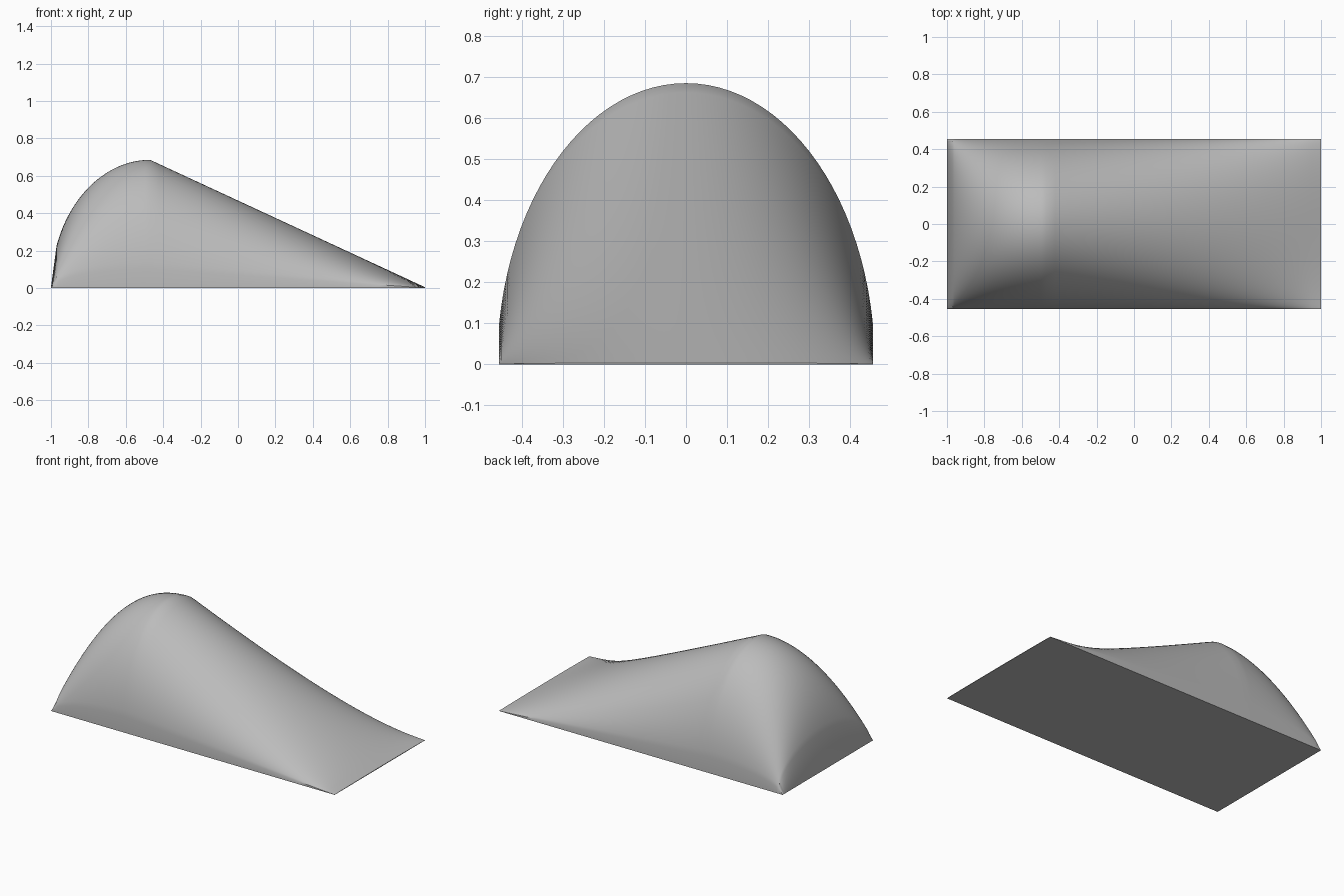
import bpy
import bmesh
import math

if "Cube" in bpy.data.objects:
    bpy.data.objects.remove(bpy.data.objects["Cube"], do_unlink=True)

HALF_WIDTH, ARCH_RADIUS = 0.455, 0.46
PEAK_X, NOSE_RADIUS, HEIGHT = -0.47, 0.53, 0.685
TIP = 0.004

grey = bpy.data.materials.new("plain grey")
grey.use_nodes = True
colour = (0.5, 0.5, 0.5, 1)
grey.diffuse_color = colour
grey.node_tree.nodes["Principled BSDF"].inputs["Base Color"].default_value = colour

# Side profile: steep foot, elliptical nose, straight slope to the tail
profile = [(-1, TIP)]
start = math.acos(0.5 / NOSE_RADIUS)
for i in range(25):
    a = start + (math.pi / 2 - start) * i / 24
    profile.append((PEAK_X - NOSE_RADIUS * math.cos(a), HEIGHT * math.sin(a)))
for i in range(1, 31):
    t = i / 30
    profile.append((PEAK_X + (1 - PEAK_X) * t, HEIGHT + (TIP - HEIGHT) * t))

# Cross-section: elliptical arch cut off just before its ends
limit = math.asin(HALF_WIDTH / ARCH_RADIUS)
angles = [limit * (i / 24 - 1) for i in range(49)]
arch = [(ARCH_RADIUS * math.sin(a), math.cos(a)) for a in angles]
section = [(-HALF_WIDTH, 0)] + arch + [(HALF_WIDTH, 0)]

# Loft the arch along the profile, closed by a flat base
bm = bmesh.new()
rows = [[bm.verts.new((x, y, h * s)) for y, s in section] for x, h in profile]
for r, q in zip(rows, rows[1:]):
    for j in range(len(section)):
        k = (j + 1) % len(section)
        bm.faces.new((r[j], q[j], q[k], r[k]))
bm.faces.new(rows[0])
bm.faces.new(rows[-1][::-1])
bmesh.ops.recalc_face_normals(bm, faces=bm.faces)
mesh = bpy.data.meshes.new("curved_wedge")
bm.to_mesh(mesh)
bm.free()
mesh.materials.append(grey)

wedge = bpy.data.objects.new("curved_wedge", mesh)
bpy.context.collection.objects.link(wedge)
bpy.context.view_layer.objects.active = wedge
wedge.select_set(True)
bpy.ops.object.shade_smooth_by_angle(angle=math.radians(35))
